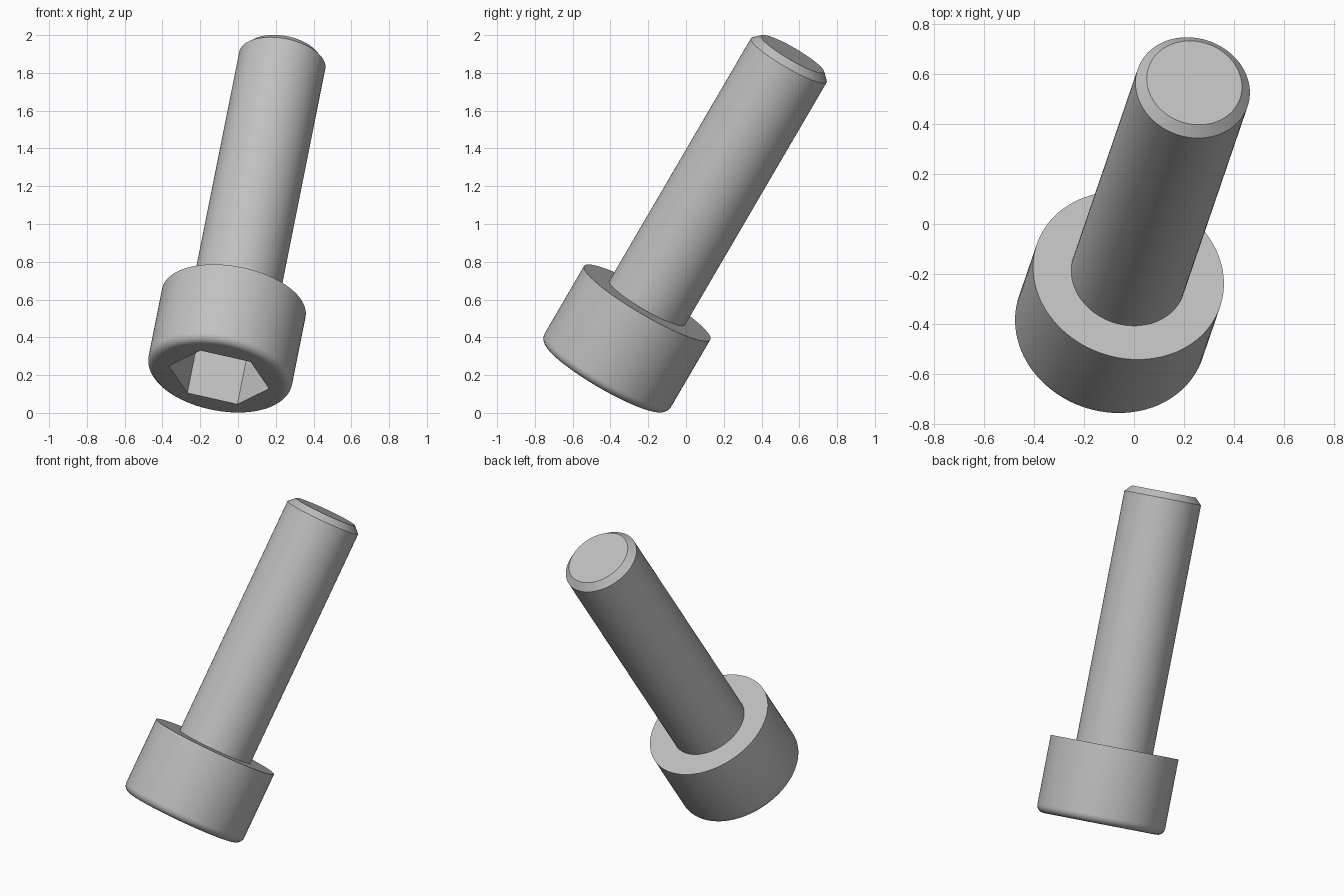
import bpy, bmesh, math
from mathutils import Vector, Matrix

cube = bpy.data.objects.get("Cube")
if cube:
    bpy.data.objects.remove(cube, do_unlink=True)

SEGMENTS = 96
HEAD_R, HEAD_H, FILLET = 0.387, 0.464, 0.046
SHAFT_R, SHAFT_L, CHAMFER = 0.232, 1.548, 0.039
SOCKET_R, SOCKET_D = 0.272, 0.31

steel = bpy.data.materials.new("grey steel")
steel.use_nodes = True
colour = (0.53, 0.53, 0.53, 1)
steel.diffuse_color = colour
steel.node_tree.nodes["Principled BSDF"].inputs["Base Color"].default_value = colour

# Leaning frame: the screw axis, and a corner direction of the hex socket
axis = Vector((0.170, 0.497, 0.851)).normalized()
corner = Vector((0.265, 0.012, -0.06))
corner = (corner - axis * corner.dot(axis)).normalized()
side = axis.cross(corner)
pose = Matrix((corner, side, axis)).transposed().to_4x4()
pose.translation = (-0.101, -0.436, 0.188)


def finish(bm, name):
    bmesh.ops.recalc_face_normals(bm, faces=bm.faces)
    mesh = bpy.data.meshes.new(name)
    bm.to_mesh(mesh)
    bm.free()
    mesh.materials.append(steel)
    obj = bpy.data.objects.new(name, mesh)
    bpy.context.collection.objects.link(obj)
    obj.matrix_world = pose
    return obj


def lathe(name, profile):
    """Turn (radius, height) points around the axis and cap both ends."""
    bm = bmesh.new()
    rings = []
    for r, z in profile:
        ring = bmesh.ops.create_circle(bm, segments=SEGMENTS, radius=r,
                                       matrix=Matrix.Translation((0, 0, z)))
        rings.append(ring["verts"])
    for a, b in zip(rings, rings[1:]):
        for i in range(SEGMENTS):
            j = (i + 1) % SEGMENTS
            bm.faces.new((a[i], a[j], b[j], b[i]))
    bm.faces.new(rings[0])
    bm.faces.new(rings[-1])
    return finish(bm, name)


def select_only(obj):
    bpy.ops.object.select_all(action="DESELECT")
    obj.select_set(True)
    bpy.context.view_layer.objects.active = obj


# Head with a rounded outer rim
rim = [(HEAD_R - FILLET + FILLET * math.sin(t), FILLET - FILLET * math.cos(t))
       for t in (math.pi / 2 * i / 8 for i in range(9))]
head = lathe("head", rim + [(HEAD_R, HEAD_H)])

# Shaft with a chamfered tip, seated slightly into the head
top = HEAD_H + SHAFT_L
shaft = lathe("shaft", [(SHAFT_R, HEAD_H - 0.03), (SHAFT_R, top - CHAMFER),
                        (SHAFT_R - CHAMFER, top)])

# Hexagonal socket cut into the head
bm = bmesh.new()
bmesh.ops.create_cone(bm, cap_ends=True, segments=6, radius1=SOCKET_R,
                      radius2=SOCKET_R, depth=2 * SOCKET_D)
# Put a corner of the hexagon on the local x axis
first = bm.verts[:][0].co
turn = Matrix.Rotation(-math.atan2(first.y, first.x), 3, "Z")
bmesh.ops.rotate(bm, matrix=turn, verts=bm.verts)
cutter = finish(bm, "socket_cutter")
cutter.hide_render = True
bpy.context.view_layer.update()

cut = head.modifiers.new("hex socket", "BOOLEAN")
cut.operation = "DIFFERENCE"
cut.solver = "EXACT"
cut.object = cutter
select_only(head)
bpy.ops.object.modifier_apply(modifier=cut.name)
bpy.data.objects.remove(cutter, do_unlink=True)

# Smooth round surfaces, crisp edges
for part in (head, shaft):
    select_only(part)
    bpy.ops.object.shade_smooth_by_angle(angle=math.radians(30))
